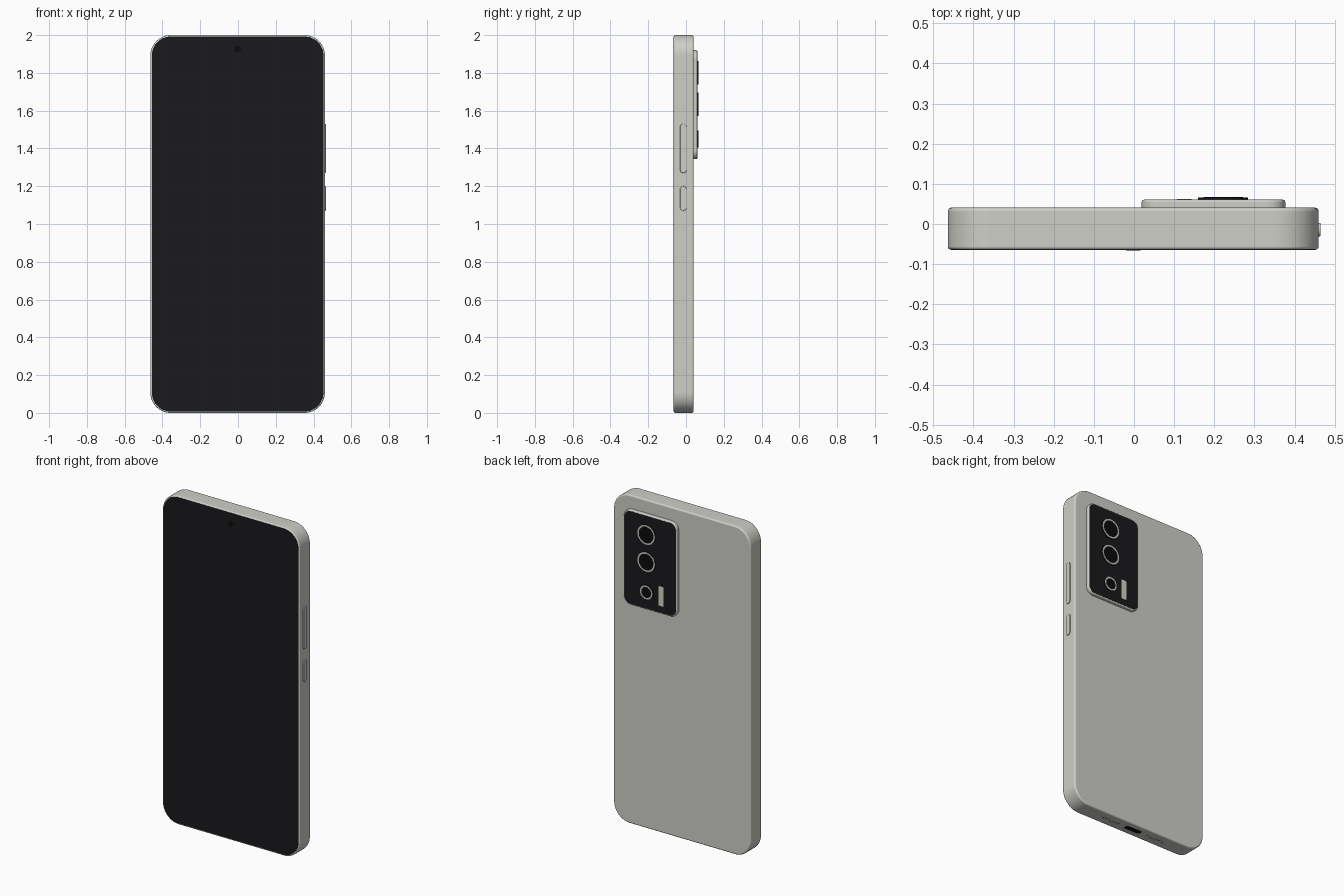
import bpy, bmesh, math
from mathutils import Vector

if "Cube" in bpy.data.objects:
    bpy.data.objects.remove(bpy.data.objects["Cube"])


def material(name, rgb):
    m = bpy.data.materials.new(name)
    m.diffuse_color = (*rgb, 1)
    m.use_nodes = True
    m.node_tree.nodes["Principled BSDF"].inputs["Base Color"].default_value = m.diffuse_color
    return m


SHELL = material("shell_grey", (0.62, 0.62, 0.58))
BLACK = material("black_glass", (0.010, 0.010, 0.012))
DARK = material("deep_black", (0.003, 0.003, 0.003))
SILVER = material("silver", (0.5, 0.5, 0.48))
FLASH = material("flash_cream", (0.66, 0.64, 0.55))

AXES = {'x': lambda u, v, t: (t, u, v),
        'y': lambda u, v, t: (u, t, v),
        'z': lambda u, v, t: (u, v, t)}


def outline(cu, cv, w, h, r, seg):
    """Points of a rounded rectangle."""
    pts = []
    for k, (su, sv) in enumerate(((1, 1), (-1, 1), (-1, -1), (1, -1))):
        for i in range(seg + 1):
            a = math.pi / 2 * (k + i / seg)
            pts.append((cu + su * (w / 2 - r) + r * math.cos(a),
                        cv + sv * (h / 2 - r) + r * math.sin(a)))
    return pts


def slab(name, axis, c, size, r, t0, t1, mat, b0=0.0, b1=0.0, seg=12):
    """Rounded-rectangle prism along an axis, edges rounded by b0 / b1."""
    w, h = size
    layers = []
    steps = 4
    for i in range(steps + 1 if b0 else 1):
        a = math.pi / 2 * i / steps
        layers.append((t0 + b0 * (1 - math.cos(a)), b0 * (1 - math.sin(a))))
    for i in range(steps + 1 if b1 else 1):
        a = math.pi / 2 * (1 - i / steps) if b1 else 0
        layers.append((t1 - b1 * (1 - math.cos(a)), b1 * (1 - math.sin(a))))
    bm = bmesh.new()
    rings = []
    for t, ins in layers:
        pts = outline(*c, w - 2 * ins, h - 2 * ins, r - ins, seg)
        rings.append([bm.verts.new(AXES[axis](u, v, t)) for u, v in pts])
    n = len(rings[0])
    for a, b in zip(rings, rings[1:]):
        for i in range(n):
            j = (i + 1) % n
            bm.faces.new((a[i], a[j], b[j], b[i]))
    bm.faces.new(rings[0])
    bm.faces.new(rings[-1])
    bmesh.ops.remove_doubles(bm, verts=bm.verts, dist=1e-6)
    bmesh.ops.recalc_face_normals(bm, faces=bm.faces)
    me = bpy.data.meshes.new(name)
    bm.to_mesh(me)
    bm.free()
    ob = bpy.data.objects.new(name, me)
    bpy.context.collection.objects.link(ob)
    me.materials.append(mat)
    return ob


def finish(ob):
    bpy.ops.object.select_all(action='DESELECT')
    ob.select_set(True)
    bpy.context.view_layer.objects.active = ob
    bpy.ops.object.shade_smooth_by_angle(angle=math.radians(35))
    wn = ob.modifiers.new("flat_caps", 'WEIGHTED_NORMAL')
    wn.keep_sharp = True


CX, CY = -0.002, -0.012     # body centre in x and y
parts = []

# Body shell
body = slab("body", 'y', (CX, 1.0), (0.924, 2.0), 0.108, -0.064, 0.041,
            SHELL, 0.008, 0.010, seg=20)

# Charging port and speaker holes, cut into the bottom with dark floors
openings = [("charging_port", CX, 0.115, 0.038, 0.03)]
for s in (-1, 1):
    for i in range(6):
        openings.append(("speaker_hole", CX + s * (0.105 + i * 0.021),
                         0.014, 0.014, 0.01))
for name, x, w, d, depth in openings:
    cut = slab(name + "_cutter", 'z', (x, CY), (w, d), d / 2, -0.02, depth, DARK, seg=6)
    cut.hide_render = True
    cut.hide_set(True)
    mod = body.modifiers.new(name, 'BOOLEAN')
    mod.operation = 'DIFFERENCE'
    mod.solver = 'EXACT'
    mod.object = cut
    parts.append(slab(name, 'z', (x, CY), (w + 0.002, d + 0.002), d / 2 + 0.001,
                      0.004, depth + 0.002, DARK, seg=6))
parts.append(body)

# Screen and front camera
parts.append(slab("screen", 'y', (CX, 1.0), (0.908, 1.984), 0.10,
                  -0.0652, -0.060, BLACK, 0.001, seg=20))
parts.append(slab("front_camera", 'y', (CX, 1.925), (0.036, 0.036), 0.018,
                  -0.0656, -0.064, DARK))

# Side buttons
for name, z0, z1 in (("volume_button", 1.27, 1.53), ("power_button", 1.07, 1.20)):
    parts.append(slab(name, 'x', (CY - 0.002, (z0 + z1) / 2), (0.034, z1 - z0), 0.016,
                      0.45, 0.465, SHELL, 0, 0.003))

# Camera island with black glass plate
BX, BZ = 0.198, 1.632
parts.append(slab("camera_island", 'y', (BX, BZ), (0.358, 0.576), 0.045,
                  0.035, 0.0605, SHELL, 0, 0.006))
parts.append(slab("camera_plate", 'y', (BX, BZ), (0.344, 0.562), 0.038,
                  0.055, 0.0612, BLACK))

# Lenses: black barrel, silver ring, glass
for name, z, r in (("upper_lens", 1.80, 0.062), ("middle_lens", 1.635, 0.062),
                   ("lower_lens", 1.45, 0.045)):
    for part, k, y, mat in (("barrel", r, 0.0660, BLACK),
                            ("ring", r - 0.003, 0.0665, SILVER),
                            ("glass", r - 0.013, 0.0670, DARK)):
        parts.append(slab(f"{name}_{part}", 'y', (0.222, z), (2 * k, 2 * k), k,
                          0.058, y, mat))

# Flash
parts.append(slab("flash", 'y', (0.125, 1.45), (0.036, 0.12), 0.008,
                  0.058, 0.0618, FLASH, seg=6))

for p in parts:
    finish(p)
